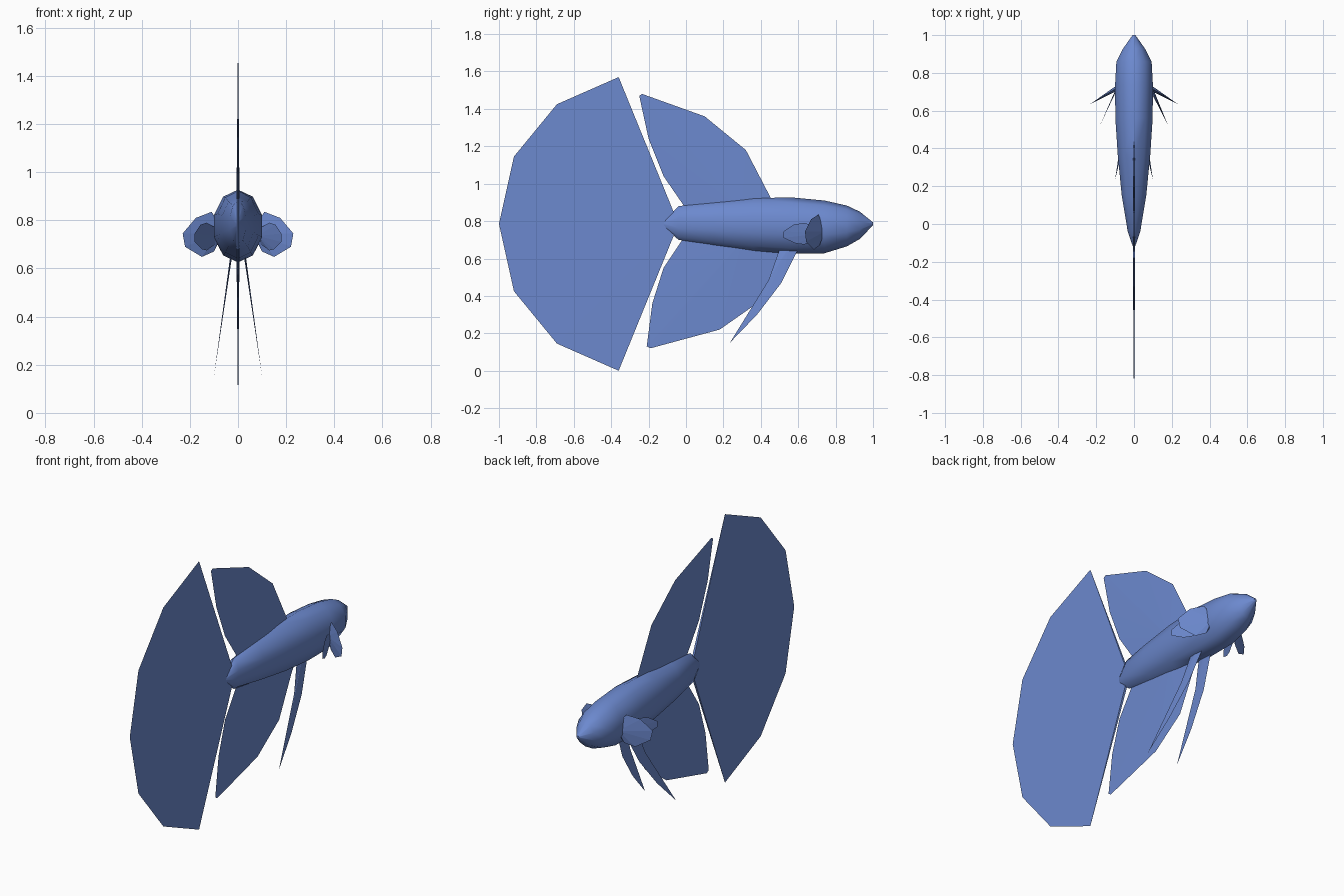
import bpy, bmesh, math

cube = bpy.data.objects.get("Cube")
if cube:
    bpy.data.objects.remove(cube, do_unlink=True)

blue = bpy.data.materials.new("scale_blue")
blue.use_nodes = True
colour = (0.15, 0.25, 0.62, 1)
blue.diffuse_color = colour
blue.node_tree.nodes["Principled BSDF"].inputs["Base Color"].default_value = colour


def finish(bm, name):
    bmesh.ops.recalc_face_normals(bm, faces=bm.faces)
    mesh = bpy.data.meshes.new(name)
    bm.to_mesh(mesh)
    bm.free()
    mesh.materials.append(blue)
    obj = bpy.data.objects.new(name, mesh)
    bpy.context.collection.objects.link(obj)
    return obj


def loft(name, sections, sides=10):
    """Skin rings given as (y, bottom z, top z, half width)."""
    bm = bmesh.new()
    rings = []
    for y, low, high, width in sections:
        mid, half = (low + high) / 2, (high - low) / 2
        angles = [math.tau * i / sides for i in range(sides)]
        rings.append([bm.verts.new((width * math.sin(a), y, mid + half * math.cos(a)))
                      for a in angles])
    for a, b in zip(rings, rings[1:]):
        for i in range(sides):
            j = (i + 1) % sides
            bm.faces.new((a[i], a[j], b[j], b[i]))
    bm.faces.new(rings[0])
    bm.faces.new(rings[-1])
    return finish(bm, name)


def fin(name, root, rim, place, thick):
    """Fin that is thick at its root and tapers to a sharp rim."""
    bm = bmesh.new()
    edge = [bm.verts.new(place(*p)) for p in rim]
    x, y, z = place(*root)
    tips = [bm.verts.new((x + s * thick[0], y + s * thick[1], z)) for s in (-1, 1)]
    for a, b in zip(edge, edge[1:]):
        for tip in tips:
            bm.faces.new((a, b, tip))
    # Close the two open ends beside the root
    for end in (edge[0], edge[-1]):
        bm.faces.new((end, tips[0], tips[1]))
    return finish(bm, name)


# Body, from the tail stem to the snout
body = loft("body", [
    (-0.12, 0.77, 0.80, 0.006), (-0.04, 0.70, 0.88, 0.035),
    (0.15, 0.67, 0.90, 0.068), (0.36, 0.64, 0.922, 0.09),
    (0.56, 0.625, 0.927, 0.104), (0.74, 0.628, 0.91, 0.105),
    (0.86, 0.665, 0.883, 0.098), (0.93, 0.705, 0.85, 0.06),
    (1.0, 0.778, 0.793, 0.008)])
bpy.context.view_layer.objects.active = body
body.select_set(True)
bpy.ops.object.shade_smooth_by_angle(angle=math.radians(50))
body.select_set(False)


# Fins on the middle plane, drawn as (y, z)
def middle(y, z):
    return (0, y, z)


upper = [(-0.36, 0.785), (-0.69, 0.64), (-0.92, 0.36)]
tail = ([(y, 0.785 + h) for y, h in upper] + [(-1, 0.785)]
        + [(y, 0.785 - h) for y, h in reversed(upper)])
fin("tail_fin", (-0.04, 0.785), tail, middle, (0.007, 0))
fin("dorsal_fin", (0.3, 0.86),
    [(0.47, 0.88), (0.45, 0.93), (0.32, 1.18), (0.10, 1.36), (-0.235, 1.48),
     (-0.25, 1.47), (-0.20, 1.24), (-0.12, 1.04), (-0.01, 0.88)],
    middle, (0.007, 0))
fin("anal_fin", (0.3, 0.69),
    [(0.54, 0.67), (0.50, 0.60), (0.38, 0.36), (0.18, 0.22), (-0.19, 0.12),
     (-0.21, 0.13), (-0.18, 0.36), (-0.12, 0.55), (-0.02, 0.70)],
    middle, (0.007, 0))

# Paired fins
for side, label in ((1, "left"), (-1, "right")):
    def hanging(y, z):
        return (side * (0.03 + 0.143 * (0.64 - z)), y, z)

    def swept(slope):
        return lambda x, z: (side * x, 0.72 - slope * (x - 0.09), z)

    fin(label + "_pelvic_fin", (0.55, 0.66),
        [(0.60, 0.65), (0.51, 0.47), (0.38, 0.30), (0.235, 0.15),
         (0.36, 0.34), (0.44, 0.48), (0.50, 0.65)], hanging, (0.004, 0))
    fin(label + "_front_pectoral_fin", (0.08, 0.745),
        [(0.085, 0.80), (0.11, 0.835), (0.175, 0.81), (0.23, 0.745),
         (0.22, 0.69), (0.15, 0.648), (0.10, 0.67), (0.085, 0.70)],
        swept(0.6), (0, 0.016))
    fin(label + "_rear_pectoral_fin", (0.09, 0.735),
        [(0.095, 0.77), (0.13, 0.79), (0.155, 0.782), (0.18, 0.745),
         (0.18, 0.71), (0.15, 0.68), (0.13, 0.675), (0.095, 0.70)],
        swept(2.2), (0.007, 0.007))
